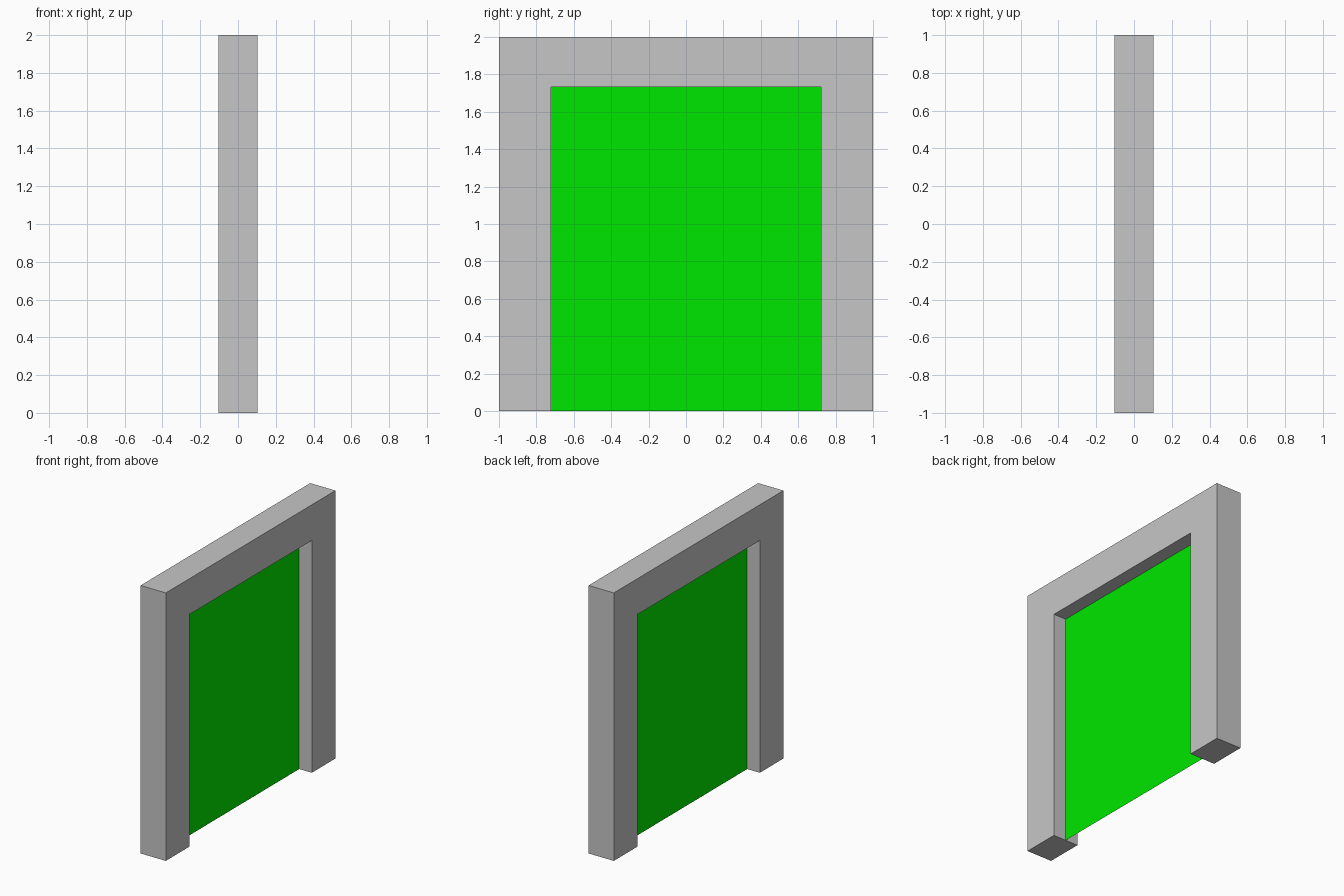
import bpy

if "Cube" in bpy.data.objects:
    bpy.data.objects.remove(bpy.data.objects["Cube"])

HALF_DEPTH = 0.104
OPEN_Y, OPEN_Z = 0.722, 1.733


def material(name, rgb):
    mat = bpy.data.materials.new(name)
    mat.diffuse_color = (*rgb, 1.0)
    mat.use_nodes = True
    mat.node_tree.nodes["Principled BSDF"].inputs["Base Color"].default_value = mat.diffuse_color
    return mat


def add_object(name, verts, faces, mat):
    mesh = bpy.data.meshes.new(name)
    mesh.from_pydata(verts, [], faces)
    mesh.materials.append(mat)
    obj = bpy.data.objects.new(name, mesh)
    bpy.context.collection.objects.link(obj)
    return obj


grey = material("grey_stone", (0.565, 0.565, 0.565))
green = material("bright_green", (0.0, 0.8, 0.0))

# Door frame: upside-down U profile extruded through its depth
profile = [(-1, 0), (-OPEN_Y, 0), (-OPEN_Y, OPEN_Z), (OPEN_Y, OPEN_Z),
           (OPEN_Y, 0), (1, 0), (1, 2), (-1, 2)]
n = len(profile)
verts = [(x, y, z) for x in (HALF_DEPTH, -HALF_DEPTH) for y, z in profile]
caps = [(0, 1, 2, 7), (2, 3, 6, 7), (3, 4, 5, 6)]
faces = caps + [tuple(i + n for i in reversed(f)) for f in caps]
faces += [(i, i + n, (i + 1) % n + n, (i + 1) % n) for i in range(n)]
add_object("door_frame", verts, faces, grey)

# Thin panel filling the opening at mid depth
add_object("door_panel",
           [(0, -OPEN_Y, 0), (0, OPEN_Y, 0), (0, OPEN_Y, OPEN_Z), (0, -OPEN_Y, OPEN_Z)],
           [(0, 1, 2, 3)], green)
